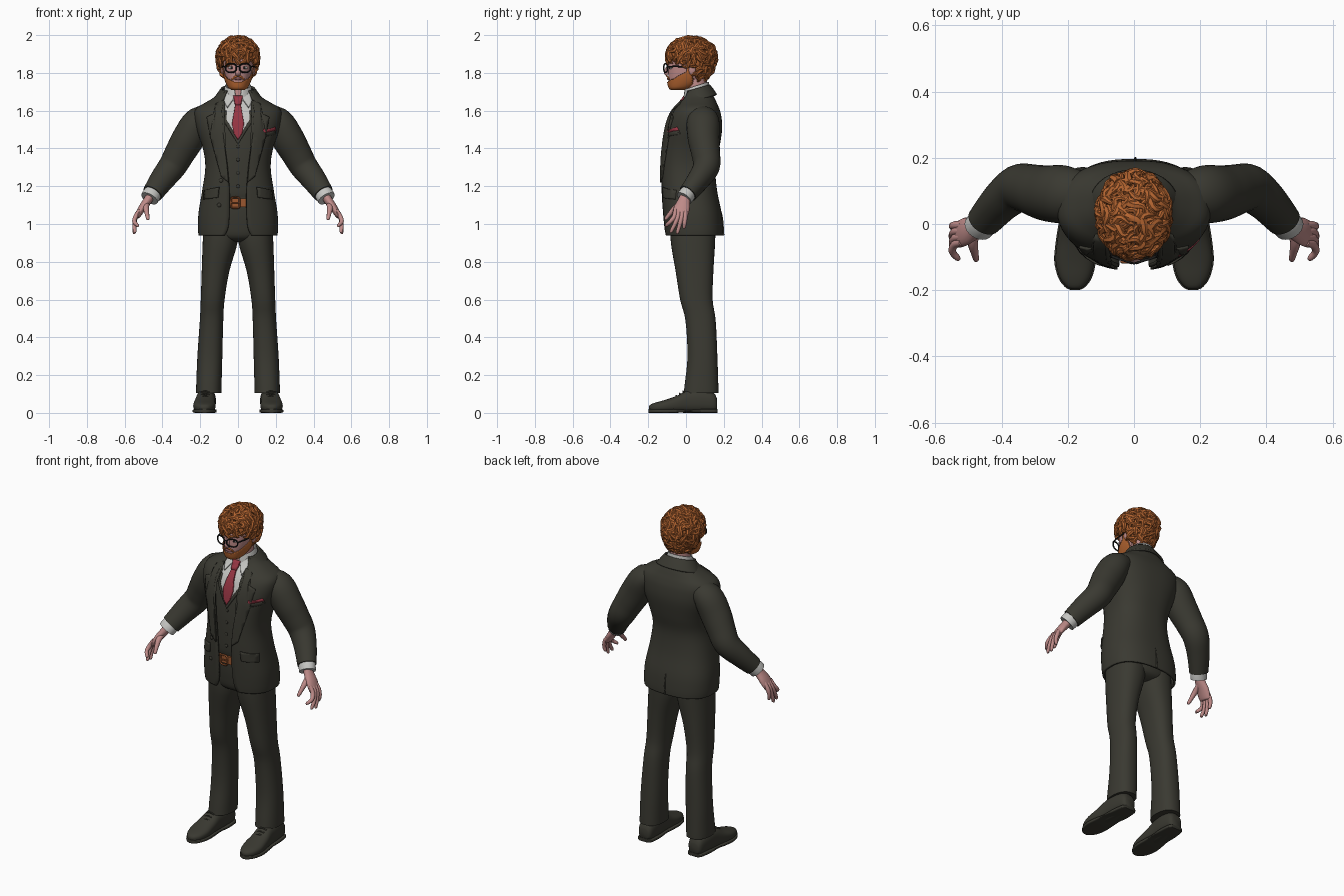
import bpy, bmesh, math, random
from mathutils import Vector

random.seed(4)


def colour(name, r, g, b):
    m = bpy.data.materials.new(name)
    m.diffuse_color = (r, g, b, 1)
    return m


SUIT = colour("charcoal_suit", 0.042, 0.041, 0.031)
DARK = colour("near_black", 0.012, 0.012, 0.012)
HAIR = colour("ginger_hair", 0.46, 0.13, 0.03)
SKIN = colour("pink_skin", 0.52, 0.26, 0.25)
LIP = colour("lip_pink", 0.36, 0.13, 0.13)
RED = colour("tie_red", 0.30, 0.035, 0.055)
SHIRT = colour("shirt_white", 0.56, 0.56, 0.54)
BELT = colour("belt_brown", 0.34, 0.10, 0.03)


def finish(bm, name, mats, mirror=False, solid=0, rule=None):
    bmesh.ops.recalc_face_normals(bm, faces=bm.faces)
    if rule:
        for f in bm.faces:
            f.material_index = rule(f.calc_center_median())
    me = bpy.data.meshes.new(name)
    bm.to_mesh(me)
    bm.free()
    me.shade_smooth()
    me.set_sharp_from_angle(angle=math.radians(45))
    for m in mats:
        me.materials.append(m)
    ob = bpy.data.objects.new(name, me)
    bpy.context.collection.objects.link(ob)
    if solid:
        mod = ob.modifiers.new("thickness", 'SOLIDIFY')
        mod.thickness, mod.offset = solid, 0
    if mirror:
        ob.modifiers.new("mirror", 'MIRROR').use_clip = False
    return ob


def spline(rows, k):
    """Catmull-Rom through rows of numbers."""
    out = []
    for i in range(len(rows) - 1):
        a, b, c, d = rows[max(i - 1, 0)], rows[i], rows[i + 1], rows[min(i + 2, len(rows) - 1)]
        for j in range(k):
            t = j / k
            out.append([0.5 * (2 * q + (r - p) * t + (2 * p - 5 * q + 4 * r - s) * t * t
                               + (3 * q - p - 3 * r + s) * t ** 3) for p, q, r, s in zip(a, b, c, d)])
    return out + [list(rows[-1])]


def skin_rings(bm, rings, closed=True, cap=True, loop=False):
    vs = [[bm.verts.new(p) for p in r] for r in rings]
    n = len(vs[0])
    for r, q in zip(vs, vs[1:] + vs[:1] if loop else vs[1:]):
        for i in range(n if closed else n - 1):
            j = (i + 1) % n
            bm.faces.new((r[i], r[j], q[j], q[i]))
    if cap and closed and not loop:
        bm.faces.new(vs[0])
        bm.faces.new(vs[-1])


def sgnpow(v, e):
    return math.copysign(abs(v) ** e, v)


def loft(name, rows, mats, n=36, p=2.0, k=4, axis='z', tilt=0, cap=True, keep=None, **kw):
    """Rows are centre x, y, z, two radii and an optional front gap half width."""
    rings, gap = [], len(rows[0]) > 5
    for r in spline(rows, k):
        x, y, z, ra, rb = r[:5]
        a0 = math.asin(min(1, max(0, r[5]) / ra) ** (p / 2)) if gap else 0
        ring = []
        for i in range(n + 1 if gap else n):
            t = a0 + (2 * math.pi - 2 * a0) * i / n
            u, v = ra * sgnpow(math.sin(t), 2 / p), -rb * sgnpow(math.cos(t), 2 / p)
            ring.append((x + u, y + v, z + tilt * v) if axis == 'z' else (x + u, y, max(0, z + v)))
        rings.append(ring)
    bm = bmesh.new()
    skin_rings(bm, rings, closed=not gap, cap=cap)
    if keep:
        bad = [f for f in bm.faces if not keep(f.calc_center_median())]
        bmesh.ops.delete(bm, geom=bad, context='FACES')
    return finish(bm, name, mats, **kw)


def add_tube(bm, rows, ref=(0, 1, 0), n=12, k=4, loop=False):
    """Rows are x, y, z, radius along ref, other radius."""
    rows = rows if loop else spline(rows, k)
    pts = [Vector(r[:3]) for r in rows]
    rings = []
    for i, r in enumerate(rows):
        nxt = pts[(i + 1) % len(pts)] if loop else pts[min(i + 1, len(pts) - 1)]
        prv = pts[i - 1] if loop or i else pts[0]
        t = (nxt - prv).normalized()
        u = Vector(ref)
        u = (u - t * u.dot(t)).normalized()
        v = t.cross(u)
        rings.append([pts[i] + u * r[3] * math.cos(a) + v * r[4] * math.sin(a)
                      for a in (2 * math.pi * j / n for j in range(n))])
    skin_rings(bm, rings, loop=loop)


def tube(name, rows, mat, mirror=False, **kw):
    bm = bmesh.new()
    add_tube(bm, rows, **kw)
    return finish(bm, name, [mat], mirror=mirror)


def blob(name, c, r, mat, mirror=False):
    bm = bmesh.new()
    bmesh.ops.create_uvsphere(bm, u_segments=20, v_segments=12, radius=1)
    for v in bm.verts:
        v.co = Vector([c[i] + v.co[i] * r[i] for i in range(3)])
    return finish(bm, name, [mat], mirror=mirror)


# Torso profile: z, half width, front y, back y, front opening
PROFILE = [(0.94, .203, -.105, .190, .07), (0.98, .206, -.110, .190, .052), (1.06, .203, -.117, .182, .045),
           (1.18, .183, -.125, .158, .045), (1.30, .167, -.126, .150, .055), (1.40, .180, -.121, .170, .068),
           (1.50, .213, -.106, .185, .080), (1.57, .226, -.084, .181, .085), (1.61, .215, -.060, .170, .083),
           (1.64, .165, -.034, .157, .078), (1.67, .118, -.010, .143, .070), (1.705, .086, .005, .122, .056)]
TORSO = [(0, (f + b) / 2, z, w, (b - f) / 2, g) for z, w, f, b, g in PROFILE]
DENSE, POW = spline(TORSO, 4), 2.5


def front_y(x, z, inset):
    for a, b in zip(DENSE, DENSE[1:]):
        if z <= b[2] or b is DENSE[-1]:
            t = min(1, max(0, (z - a[2]) / (b[2] - a[2])))
            cy, w, d = (a[i] + (b[i] - a[i]) * t for i in (1, 3, 4))
            q = min(.98, abs(x) / (w - inset))
            return cy - (d - inset) * (1 - q ** POW) ** (1 / POW)


def panel(name, outline, mat, inset, lift, mirror=False, thick=.006):
    """Flat outline in x and z wrapped onto the front of the torso."""
    bm = bmesh.new()
    bm.faces.new([bm.verts.new((x, 0, z)) for x, z in outline])
    bmesh.ops.triangulate(bm, faces=bm.faces)
    for axis, lo in ((0, -.24), (2, .94)):
        for i in range(40):
            co, no = [0, 0, 0], [0, 0, 0]
            co[axis], no[axis] = lo + i * .02 + .001, 1
            bmesh.ops.bisect_plane(bm, geom=bm.verts[:] + bm.edges[:] + bm.faces[:], plane_co=co, plane_no=no)
    for v in bm.verts:
        v.co.y = front_y(v.co.x, v.co.z, inset) - lift
    return finish(bm, name, [mat], mirror=mirror, solid=thick)


# Jacket shell and waistcoat core
loft("jacket", TORSO, [SUIT], n=56, p=POW, solid=.012)
core = [(x, y, z, w - .017, d - .017) for x, y, z, w, d, g in TORSO if z > 1.1]
core.insert(0, (0, .025, 1.14, .172, .127))
loft("waistcoat", core, [SUIT, SHIRT], n=48, p=POW, rule=lambda c: int(c.z > 1.62))
panel("lapel", [(.074, 1.655), (.118, 1.635), (.125, 1.585), (.165, 1.565), (.145, 1.46), (.088, 1.25),
                (.05, 1.22), (.058, 1.32), (.07, 1.41), (.083, 1.52), (.086, 1.60)], SUIT, 0, .010, True, .009)
loft("jacket_collar", [(0, .067, 1.655, .128, .093, .085), (0, .062, 1.69, .103, .077, .078),
                       (0, .056, 1.715, .085, .066, .066)], [SUIT], tilt=.3, solid=.012)
panel("pocket_flap", [(.10, 1.195), (.176, 1.18), (.18, 1.13), (.105, 1.14)], SUIT, 0, .011, True, .01)
panel("breast_pocket", [(.13, 1.46), (.198, 1.475), (.2, 1.497), (.13, 1.48)], SUIT, 0, .009)
panel("pocket_square", [(.13, 1.48), (.2, 1.496), (.196, 1.514), (.165, 1.502), (.134, 1.502)], RED, 0, .009)
tube("back_vent", [(.004, .165, 1.12, .004, .004), (.004, .186, 1.04, .004, .008), (.004, .195, .94, .004, .008)],
     SUIT, ref=(1, 0, 0))
for x, z in ((-.09, 1.23), (-.10, 1.10)):
    blob("jacket_button", (x, front_y(x, z, 0) - .008, z), (.011, .006, .011), SUIT)
for z in (1.41, 1.34, 1.27, 1.20):
    blob("waistcoat_button", (0, front_y(0, z, .017) - .002, z), (.009, .005, .009), SUIT)

# Shirt, tie and waistcoat edge
panel("shirt_front", [(-.07, 1.68), (-.07, 1.55), (0, 1.44), (.07, 1.55), (.07, 1.68)], SHIRT, .017, .003)
panel("waistcoat_edge", [(.074, 1.60), (.074, 1.54), (0, 1.422), (0, 1.446), (.060, 1.55), (.062, 1.60)],
      SUIT, .017, .006, True)
panel("tie", [(-.014, 1.635), (.014, 1.635), (.032, 1.53), (.022, 1.48), (0, 1.445), (-.022, 1.48),
              (-.032, 1.53)], RED, .017, .011, thick=.009)
panel("tie_knot", [(-.025, 1.675), (.025, 1.675), (.015, 1.63), (-.015, 1.63)], RED, .017, .016, thick=.016)
panel("collar_wing", [(.012, 1.688), (.06, 1.70), (.074, 1.65), (.056, 1.615), (.028, 1.655)],
      SHIRT, .017, .012, True, .008)
loft("shirt_collar", [(0, .058, 1.67, .080, .072, .012), (0, .056, 1.705, .071, .066, .014),
                      (0, .056, 1.732, .066, .062, .018)], [SHIRT], tilt=.33, solid=.006)

# Sleeves, cuffs and hands
tube("sleeve", [(.12, .09, 1.572, .055, .05), (.205, .09, 1.545, .086, .078), (.262, .093, 1.455, .084, .086),
                (.308, .104, 1.375, .076, .080), (.348, .108, 1.305, .071, .074), (.40, .068, 1.237, .060, .066),
                (.452, .010, 1.162, .050, .055)], SUIT, True, n=28)
tube("shirt_cuff", [(.44, .025, 1.18, .042, .046), (.458, .003, 1.153, .044, .049),
                    (.469, -.010, 1.135, .044, .048)], SHIRT, True, n=24)
bm = bmesh.new()
add_tube(bm, [(.455, .004, 1.165, .028, .024), (.478, -.010, 1.125, .032, .023), (.507, -.022, 1.085, .042, .020),
              (.530, -.032, 1.045, .040, .015), (.534, -.034, 1.034, .032, .009)], n=18)
for y0, y1, x1, z1 in ((-.062, -.103, .533, .985), (-.043, -.078, .546, .953), (-.023, -.045, .549, .948),
                       (-.004, -.010, .545, .975)):
    add_tube(bm, [(.520, y0 * .9, 1.075, .011, .011), (.541, y0, 1.04, .0125, .0125),
                  (.549, (y0 + y1) / 2, (1.04 + z1) / 2, .011, .011), (x1, y1, z1 + .008, .009, .009),
                  (x1 - .001, y1, z1, .004, .004)], n=10)
add_tube(bm, [(.482, -.014, 1.115, .016, .016), (.487, -.055, 1.088, .016, .015), (.482, -.085, 1.055, .012, .012),
              (.477, -.106, 1.028, .009, .009), (.476, -.110, 1.022, .004, .004)], ref=(1, 0, 0), n=10)
finish(bm, "hand", [SKIN], mirror=True)

# Trousers, belt and buckle
loft("trouser_leg", [(.092, .036, 1.0, .090, .120), (.095, .037, .90, .092, .117), (.119, .045, .75, .073, .100),
                     (.134, .055, .60, .063, .086), (.140, .077, .49, .062, .080), (.149, .087, .30, .066, .079),
                     (.154, .082, .15, .067, .089), (.155, .080, .105, .067, .092)], [SUIT], p=2.3, mirror=True)
loft("trouser_hips", [(0, .04, .905, .06, .07), (0, .037, .93, .15, .115), (0, .034, 1.0, .182, .127),
                      (0, .030, 1.08, .175, .129), (0, .025, 1.15, .165, .120)], [SUIT], p=2.3)
loft("belt", [(0, .028, 1.09, .173, .135), (0, .027, 1.135, .170, .135)], [BELT], p=2.4, k=1, n=48)
tube("buckle", [(-.014 + .023 * sgnpow(math.cos(a), .5), -.114, 1.113 + .029 * sgnpow(math.sin(a), .5), .005, .005)
                for a in (math.pi * i / 12 for i in range(24))], BELT, loop=True, n=8)
tube("buckle_pin", [(-.036, -.116, 1.113, .004, .004), (.01, -.116, 1.113, .004, .004)], BELT, n=8)

# Shoes and soles, from heel to toe
SHOE = [(.166, .164, .045, .030, .030), (.166, .145, .055, .044, .052), (.168, .08, .063, .051, .063),
        (.172, .01, .060, .051, .060), (.176, -.05, .046, .056, .044), (.178, -.11, .036, .059, .033),
        (.178, -.16, .030, .047, .025), (.178, -.188, .027, .027, .017), (.178, -.197, .025, .010, .008)]
loft("shoe", SHOE, [SUIT], p=2.5, axis='y', mirror=True)
loft("shoe_sole", [(x, y * 1.01, .01, w + .004, .010 if y > .03 or y < -.03 else .006) for x, y, z, w, h in SHOE],
     [SUIT], p=5, axis='y', mirror=True)
for y, z in ((-.012, .117), (-.03, .105), (-.048, .093)):
    tube("shoe_lace", [(.15, y, z - .010, .004, .004), (.174, y - .004, z - .002, .004, .004),
                       (.198, y, z - .010, .004, .004)], SUIT, True, n=8)

# Head, neck and beard
loft("neck", [(0, .058, 1.64, .062, .060), (0, .056, 1.72, .056, .056), (0, .05, 1.80, .056, .058)], [SKIN])
HEAD = [(1.715, .026, -.074, -.02), (1.728, .044, -.085, .03), (1.76, .060, -.092, .085), (1.80, .071, -.094, .115),
        (1.85, .077, -.092, .130), (1.90, .076, -.080, .134), (1.94, .060, -.055, .115), (1.96, .025, -.01, .07)]
HEAD = [(0, (f + b) / 2, z, w, (b - f) / 2) for z, w, f, b in HEAD]
loft("head", HEAD, [SKIN], p=2.15, n=40)
beard = [(x, y, z - .003, w + .006, d + .006) for x, y, z, w, d in HEAD[:6]]
loft("beard", beard, [HAIR], p=2.15, n=72, k=8, solid=.006,
     keep=lambda c: c.y < .035 and (c.z < min(1.80, 1.752 + .55 * (c.y + .098)) or (c.y > .002 and c.z < 1.88)))
tube("moustache", [(.002, -.101, 1.783, .004, .005), (.018, -.097, 1.779, .004, .005),
                   (.032, -.088, 1.764, .004, .004)], HAIR, True, n=8)
tube("mouth", [(-.019, -.090, 1.767, .006, .003), (0, -.095, 1.768, .006, .006), (.019, -.090, 1.767, .006, .003)],
     LIP, n=10)
tube("nose", [(0, -.088, 1.845, .006, .009), (0, -.099, 1.822, .010, .010), (0, -.106, 1.803, .012, .015),
              (0, -.097, 1.790, .010, .012)], SKIN, n=14)
blob("ear", (.079, .033, 1.818), (.012, .020, .030), SKIN, True)
blob("eye_white", (.034, -.079, 1.827), (.016, .008, .008), SHIRT, True)
blob("iris", (.034, -.085, 1.827), (.007, .004, .007), DARK, True)
tube("eyebrow", [(.012, -.094, 1.853, .004, .004), (.034, -.088, 1.858, .005, .006), (.058, -.070, 1.851, .003, .003)],
     HAIR, True, n=8)

# Glasses
bm = bmesh.new()
add_tube(bm, [(.037 + .029 * sgnpow(math.cos(a), .8), -.108 + .010 * math.cos(a),
               1.826 + .023 * sgnpow(math.sin(a), .8), .004, .004) for a in (math.pi * i / 14 for i in range(28))],
         loop=True, n=8)
add_tube(bm, [(0, -.119, 1.835, .003, .003), (.012, -.117, 1.832, .003, .003)], n=8)
add_tube(bm, [(.066, -.098, 1.833, .004, .004), (.080, -.05, 1.834, .004, .004), (.086, .03, 1.832, .004, .004)],
         ref=(1, 0, 0), n=8)
finish(bm, "glasses", [DARK], mirror=True)


# Curly hair: a cap covered with curling locks
def scalp(n):
    return Vector((n.x * .094, .028 + n.y * .116, 1.885 + n.z * (.090 if n.z > 0 else .135)))


def has_hair(c):
    return c.z > (1.868 if c.y < -.02 else 1.838 if c.y < .045 else 1.762)


bm = bmesh.new()
bmesh.ops.create_icosphere(bm, subdivisions=4, radius=1)
for v in bm.verts:
    v.co = scalp(v.co.normalized())
bmesh.ops.delete(bm, geom=[f for f in bm.faces if not has_hair(f.calc_center_median())], context='FACES')
COUNT = 330
for i in range(COUNT):
    h, a = 1 - 2 * (i + .5) / COUNT, i * 2.39996 + random.uniform(-.1, .1)
    n = Vector((math.sqrt(1 - h * h) * math.cos(a), math.sqrt(1 - h * h) * math.sin(a), h))
    base = scalp(n)
    if not has_hair(base):
        continue
    t = n.cross(Vector([random.uniform(-1, 1) for _ in range(3)])).normalized()
    b, ph, size = n.cross(t), random.uniform(0, 6.28), random.uniform(.8, 1.15)
    rows = []
    for j in range(8):
        s = j / 7
        c = base + size * (t * .05 * (s - .5) + b * .013 * math.sin(s * 4.7 + ph)
                           + n * (.002 + .014 * math.sin(s * 2.6)))
        r = size * (.0125 * (1 - s) ** .7 + .002)
        rows.append((*c, r, r))
    add_tube(bm, rows, ref=n, n=7, k=1)
for v in bm.verts:
    v.co.z = min(v.co.z, 2.0)
finish(bm, "curly_hair", [HAIR])
